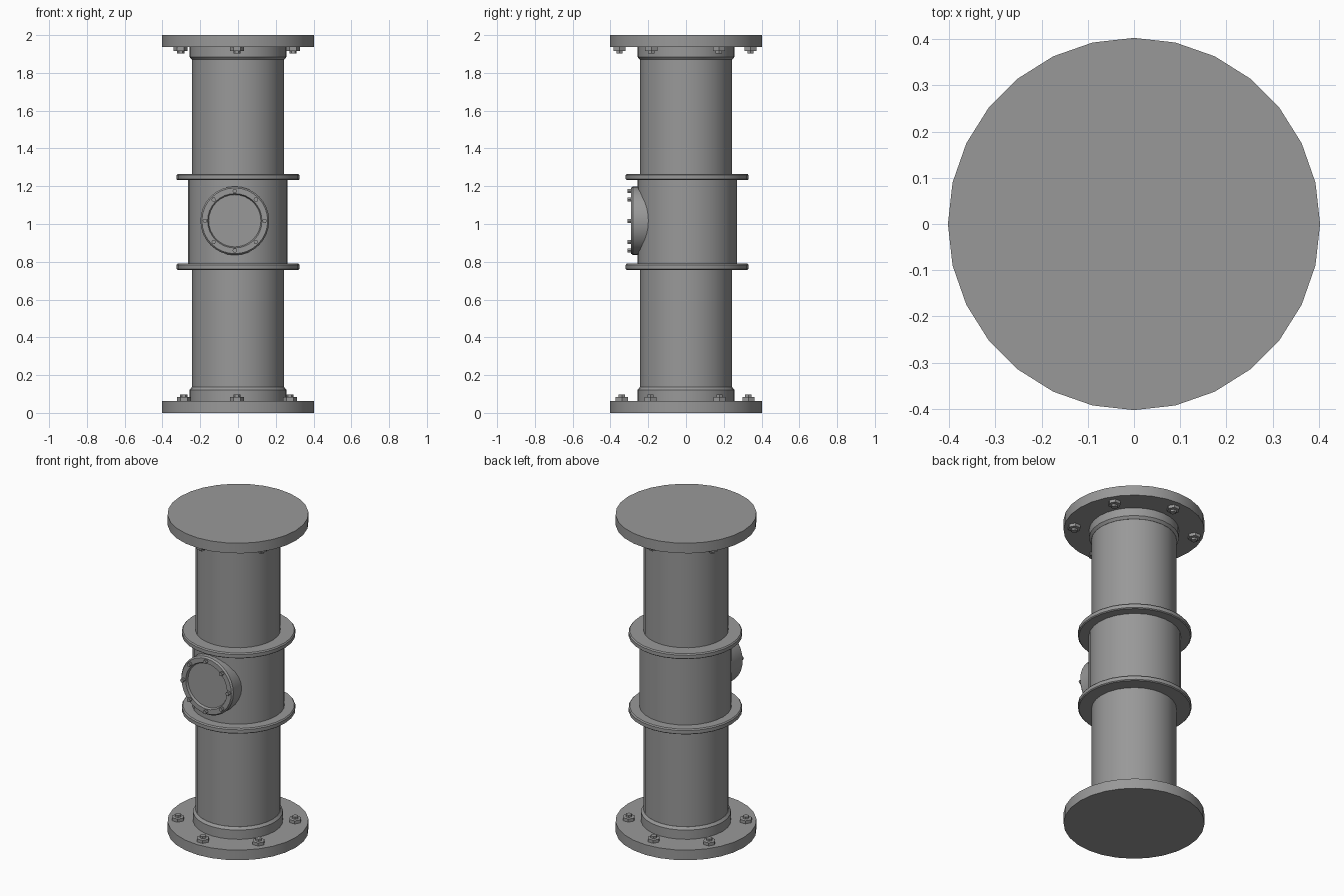
import bpy, bmesh
from math import pi, sin, cos, radians
from mathutils import Matrix, Vector

if "Cube" in bpy.data.objects:
    bpy.data.objects.remove(bpy.data.objects["Cube"])

SIDES = 28

# dark grey paint shared by all parts
paint = bpy.data.materials.new("dark_grey")
paint.diffuse_color = (0.317, 0.317, 0.317, 1)
paint.use_nodes = True
paint.node_tree.nodes["Principled BSDF"].inputs["Base Color"].default_value = paint.diffuse_color


def lathe(name, profile, loc=(0, 0, 0), sides=SIDES, rot=None, smooth=True):
    """Revolve (radius, height) points round z; both ends are capped."""
    bm = bmesh.new()
    rings = [[bm.verts.new((r * cos(2 * pi * i / sides), r * sin(2 * pi * i / sides), z))
              for i in range(sides)] for r, z in profile]
    for a, b in zip(rings, rings[1:]):
        for i in range(sides):
            j = (i + 1) % sides
            bm.faces.new((a[i], a[j], b[j], b[i]))
    bm.faces.new(rings[0][::-1])
    bm.faces.new(rings[-1])
    if rot:
        bm.transform(rot)
    bmesh.ops.recalc_face_normals(bm, faces=bm.faces)
    me = bpy.data.meshes.new(name)
    bm.to_mesh(me)
    bm.free()
    me.materials.append(paint)
    ob = bpy.data.objects.new(name, me)
    ob.location = loc
    bpy.context.collection.objects.link(ob)
    if smooth:
        bpy.ops.object.select_all(action='DESELECT')
        bpy.context.view_layer.objects.active = ob
        ob.select_set(True)
        bpy.ops.object.shade_smooth_by_angle(angle=radians(30))
    return ob


# main pipe and thicker middle body
lathe("pipe", [(0.243, 0.03), (0.243, 1.97)], (0, 0, 0))
lathe("middle_body", [(0.264, 0.78), (0.264, 1.25)], (-0.001, 0.006, 0))

# end flanges
for name, z in (("bottom_flange", 0), ("top_flange", 1.936)):
    lathe(name, [(0.403, z), (0.403, z + 0.064)])

# weld collars, chamfered away from the flange
lathe("bottom_collar", [(0.257, 0.05), (0.257, 0.122), (0.244, 0.137)])
lathe("top_collar", [(0.244, 1.87), (0.257, 1.885), (0.257, 1.95)])

# clamp rings above and below the middle body
for name, z in (("lower_ring", 0.757), ("upper_ring", 1.232)):
    lathe(name, [(0.319, z), (0.325, z + 0.005), (0.325, z + 0.027), (0.319, z + 0.034)],
          (0, 0.006, 0))

# hex nuts with studs on both flanges
flip = Matrix.Rotation(pi, 4, 'X')
nut = [(0.037, -0.005), (0.037, 0.019), (0.019, 0.021), (0.019, 0.034)]
for name, z, r, tilt, rot in (("bottom_nut", 0.064, 0.335, 33, None),
                              ("top_nut", 1.936, 0.347, 31, flip)):
    for a in (90, -90, tilt, -tilt, 180 - tilt, 180 + tilt):
        t = radians(a)
        lathe(name, nut, (r * cos(t) - 0.006, r * sin(t) - 0.005, z), 6, rot, False)

# inspection port on the front, with a recessed cover
face_front = Matrix.Rotation(pi / 2, 4, 'X')
port = Vector((-0.017, 0, 1.017))
lathe("port", [(0.182, 0.15), (0.182, 0.281), (0.174, 0.291), (0.144, 0.291), (0.138, 0.277)],
      port, 32, face_front)

# port bolts
for k in range(8):
    t = k * pi / 4
    lathe("port_bolt", [(0.012, 0.28), (0.012, 0.31)],
          port + Vector((0.158 * cos(t), 0, 0.158 * sin(t))), 6, face_front, False)
